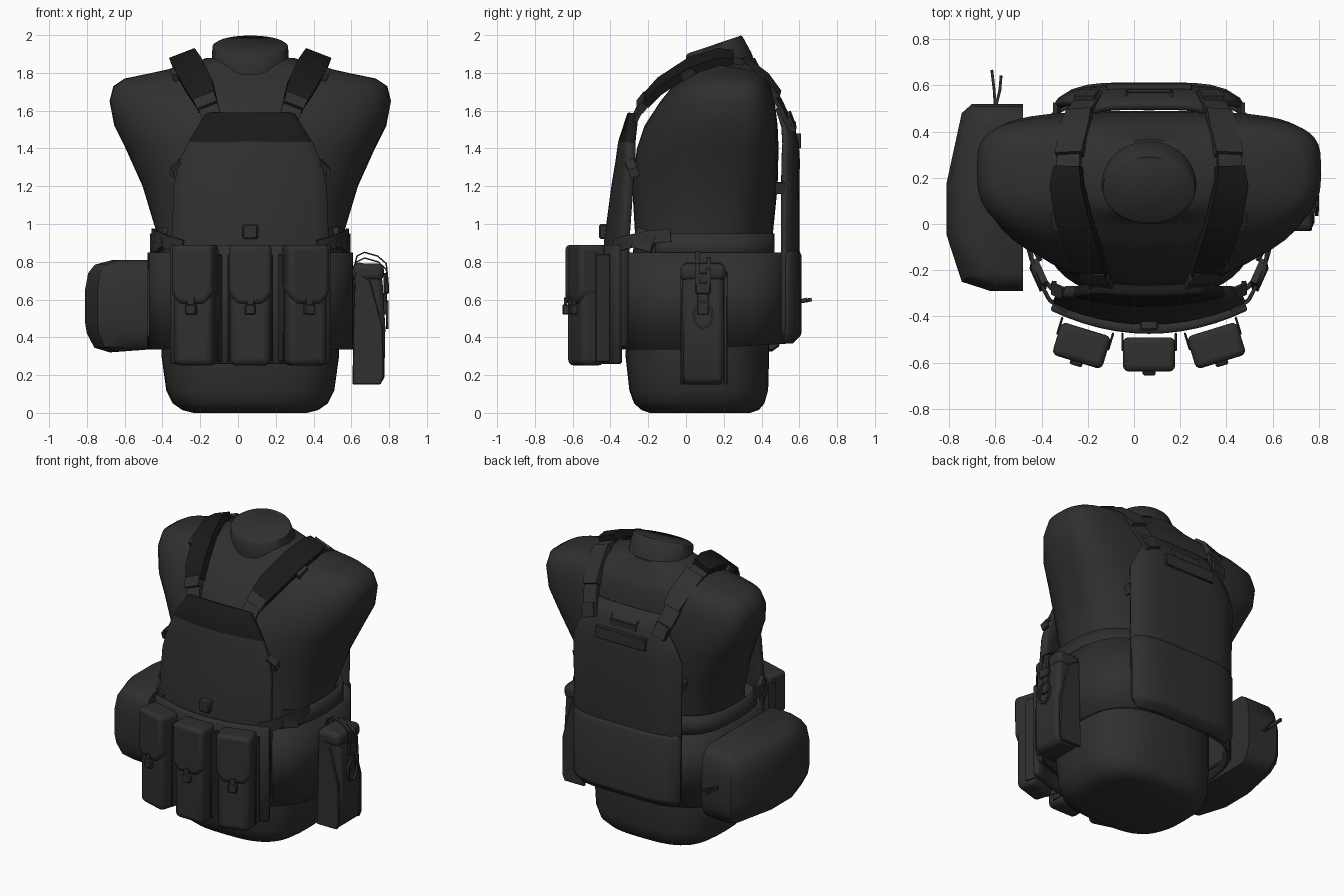
import bpy, bmesh, math
from mathutils import Vector, Matrix

if "Cube" in bpy.data.objects:
    bpy.data.objects.remove(bpy.data.objects["Cube"])

CX = 0.065  # centre line of the torso


def material(name, v):
    m = bpy.data.materials.new(name)
    m.diffuse_color = (v, v, v, 1)
    m.use_nodes = True
    m.node_tree.nodes["Principled BSDF"].inputs["Base Color"].default_value = m.diffuse_color
    return m


black = material("matte black", 0.029)
deep = material("deep black", 0.010)


def finish(name, bm, bevel=0, segs=2, thick=0, angle=35):
    bmesh.ops.remove_doubles(bm, verts=bm.verts, dist=1e-5)
    bmesh.ops.recalc_face_normals(bm, faces=bm.faces)
    me = bpy.data.meshes.new(name)
    bm.to_mesh(me)
    bm.free()
    me.materials.append(black)
    me.shade_smooth()
    me.set_sharp_from_angle(angle=math.radians(angle))
    ob = bpy.data.objects.new(name, me)
    bpy.context.collection.objects.link(ob)
    if thick:
        m = ob.modifiers.new("thickness", 'SOLIDIFY')
        m.thickness, m.offset = thick, 0
    if bevel:
        m = ob.modifiers.new("bevel", 'BEVEL')
        m.width, m.segments = bevel, segs
        m.limit_method, m.angle_limit = 'ANGLE', math.radians(30)
    return ob


def skin(bm, rows, closed, caps=False):
    vs = [[bm.verts.new(p) for p in r] for r in rows]
    n = len(rows[0])
    for a, b in zip(vs, vs[1:]):
        for i in range(n if closed else n - 1):
            j = (i + 1) % n
            bm.faces.new((a[i], a[j], b[j], b[i]))
    if caps:
        bm.faces.new(vs[0])
        bm.faces.new(vs[-1])


def oval(z, hw, y0, y1, e=2.4, tilt=0, eb=None, ym=None, n=48, a0=0, a1=360):
    """Superellipse section: eb squares off the back, ym is the widest y, tilt raises the back."""
    out, full = [], a1 - a0 == 360
    ym = (y0 + y1) / 2 if ym is None else ym
    for i in range(n if full else n + 1):
        a = math.radians(a0 + (a1 - a0) * i / n)
        c, s = math.cos(a), math.sin(a)
        p = 2 / ((eb or e) if s > 0 else e)
        x = math.copysign(abs(c) ** p, c) * hw
        y = abs(s) ** p * ((y1 - ym) if s > 0 else (y0 - ym))
        out.append((CX + x, ym + y, z + tilt * y))
    return out


def loft(name, sections, **kw):
    bm = bmesh.new()
    skin(bm, [oval(*s) for s in sections], True, True)
    return finish(name, bm, angle=50, **kw)


def panel(name, rows, power, thick, n=12):
    """Curved sheet; rows are (z, half width, y at middle, y change at edge)."""
    bm = bmesh.new()
    skin(bm, [[(CX + w * u, y + d * abs(u) ** power, z)
               for u in [2 * i / n - 1 for i in range(n + 1)]] for z, w, y, d in rows], False)
    return finish(name, bm, thick=thick, bevel=0.008, segs=1)


def prism(name, pts, axis, lo, hi, bevel=0, segs=2, at=None):
    """Extrude an outline along y or z."""
    bm = bmesh.new()
    put = (lambda p, t: (p[0], t, p[1])) if axis == 'y' else (lambda p, t: (p[0], p[1], t))
    skin(bm, [[put(p, t) for p in pts] for t in (lo, hi)], True, True)
    if at:
        bmesh.ops.transform(bm, matrix=at, verts=bm.verts)
    return finish(name, bm, bevel, segs)


def box(name, lo, hi, bevel=0.008, segs=1, at=None):
    pts = [(lo[0], lo[1]), (hi[0], lo[1]), (hi[0], hi[1]), (lo[0], hi[1])]
    return prism(name, pts, 'z', lo[2], hi[2], bevel, segs, at)


def strap(name, pts, width, thick, side):
    """Flat webbing along a path; width may be a list per point."""
    pts = [Vector(p) for p in pts]
    rows = []
    for i, p in enumerate(pts):
        t = (pts[min(i + 1, len(pts) - 1)] - pts[max(i - 1, 0)]).normalized()
        s = Vector(side)
        s = (s - t * s.dot(t)).normalized()
        w = width[i] if isinstance(width, list) else width
        a, b = s * w / 2, t.cross(s) * thick / 2
        rows.append([p - a - b, p + a - b, p + a + b, p - a + b])
    bm = bmesh.new()
    skin(bm, rows, True, True)
    return finish(name, bm)


# Torso form with squared shoulder ends, and slanted neck
loft("torso", [(0, .30, -.19, .34, 3), (.015, .36, -.235, .385, 3), (.05, .41, -.275, .415, 3),
               (.12, .445, -.30, .435, 2.8), (.3, .47, -.32, .44, 2.6), (.6, .475, -.31, .44, 2.5),
               (.95, .495, -.27, .46, 2.3, 0, 2.6, .12), (1.2, .57, -.285, .485, 2.2, 0, 3, .17),
               (1.4, .66, -.26, .49, 2.2, 0, 3.6, .2), (1.52, .72, -.22, .485, 2.3, 0, 4, .21),
               (1.65, .745, -.135, .47, 2.5, 0, 4, .215), (1.73, .725, -.07, .45, 2.6, 0, 4, .21),
               (1.77, .665, -.02, .43, 2.6, 0, 3.5, .21), (1.80, .52, .01, .41, 2.4, 0, 3, .2),
               (1.84, .34, .03, .385, 2.2), (1.88, .23, .05, .365, 2)])
loft("neck", [(1.78, .235, 0, .38, 2, .2), (1.86, .205, 0, .345, 2, .28),
              (1.94, .20, 0, .30, 2, .34), (1.95, .185, .01, .29, 2, .34)])

# Waist band, with a second layer above it on each side
bm = bmesh.new()
band = (.535, -.37, .55, 3, 0, 3.2)
lower = [(x, y, .335 + .06 * max(0, y)) for x, y, z in oval(0, *band)]
skin(bm, [lower, oval(.85, *band)], True)
finish("waist_band", bm, thick=.02)
for nm, a0, a1 in (("right_upper_band", -30, 60), ("left_upper_band", 120, 210)):
    bm = bmesh.new()
    skin(bm, [oval(z, .52, -.32, .50, 2.8, n=16, a0=a0, a1=a1) for z in (.80, .95)], False)
    finish(nm, bm, thick=.02)

# Front armour panel with dark sloped top, and the lower pouch carrier
front = panel("front_panel", [(.35, .41, -.415, .09), (.9, .41, -.41, .09), (1.2, .40, -.37, .07),
                              (1.32, .375, -.35, .06), (1.43, .325, -.335, .045), (1.585, .23, -.285, .01)], 2, .05)
front.data.materials.append(deep)
for f in front.data.polygons:
    f.material_index = int(f.center.z > 1.43)
panel("pouch_carrier", [(.26, .42, -.455, .10), (.89, .42, -.455, .10)], 2, .04)
box("front_tab", (CX - .04, -.46, .92), (CX + .04, -.40, 1.0))

# Three front pouches, each with flap and buckle
for k, (x, y, deg) in enumerate([(-.205, -.455, -17), (CX, -.49, 0), (.335, -.455, 17)]):
    at = Matrix.Translation((x, y, 0)) @ Matrix.Rotation(math.radians(deg), 4, 'Z')
    tag = ("left", "middle", "right")[k]
    box(tag + "_pouch", (-.107, -.135, .25), (.107, 0, .87), .035, 3, at)
    prism(tag + "_pouch_flap", [(-.113, .89), (.113, .89), (.113, .63), (.07, .575),
                                (-.07, .575), (-.113, .63)], 'y', -.148, .0, .025, 3, at)
    box(tag + "_pouch_buckle", (-.028, -.165, .52), (.028, -.12, .575), .006, 1, at)
    box(tag + "_pouch_pull", (-.018, -.155, .55), (.018, -.14, .61), 0, 1, at)
    for s in (-1, 1):
        box(tag + "_pouch_edge", (s * .115 - .005, -.06, .27), (s * .115 + .005, .02, .84), .004, 1, at)

# Back armour panel, lower back pouch, label and drag handle
panel("back_panel", [(.40, .37, .56, -.05), (.45, .385, .58, -.07), (1.34, .40, .585, -.07),
                     (1.43, .36, .58, -.06), (1.52, .30, .555, -.04), (1.62, .24, .505, -.02)], 5, .035)
panel("back_lower_panel", [(.37, .35, .55, -.03), (.42, .395, .60, -.07), (.83, .395, .60, -.07),
                           (.86, .38, .585, -.06)], 5, .025)
box("back_label", (-.12, .57, 1.40), (.25, .61, 1.48), .004)
strap("drag_handle", [(-.04, .53, 1.56), (-.03, .575, 1.52), (.16, .575, 1.52), (.17, .53, 1.56)],
      .04, .012, (0, 0, 1))

# Mirrored shoulder straps, pads, buckles and side straps
for s, tag in ((-1, "left"), (1, "right")):
    P = lambda d, y, z: (CX + s * d, y, z)
    side = (1, 0, -.38 * s)
    strap(tag + "_shoulder_strap",
          [P(.19, -.30, 1.50), P(.215, -.25, 1.60), P(.265, -.15, 1.715), P(.33, .03, 1.825), P(.35, .18, 1.87),
           P(.345, .30, 1.845), P(.32, .42, 1.75), P(.295, .495, 1.64), P(.25, .56, 1.50)],
          .105, .025, side)
    pad = strap(tag + "_shoulder_pad",
                [P(.235, -.215, 1.65), P(.27, -.14, 1.73), P(.325, .02, 1.835), P(.355, .17, 1.885), P(.35, .25, 1.88)],
                [.12, .15, .155, .145, .12], .045, side)
    pad.data.materials[0] = deep
    strap(tag + "_rear_pad", [P(.345, .30, 1.855), P(.32, .42, 1.765), P(.30, .485, 1.68)],
          [.12, .13, .11], .04, side)
    strap(tag + "_strap_buckle", [P(.225, -.245, 1.62), P(.245, -.205, 1.67)], .115, .045, side)
    strap(tag + "_rear_buckle", [P(.28, .535, 1.58), P(.255, .565, 1.50)], .09, .04, side)
    strap(tag + "_pad_clip", [P(.385, -.02, 1.775), P(.395, .05, 1.81)], .05, .05, side)
    strap(tag + "_chest_loop", [P(.37, -.30, 1.33), P(.415, -.28, 1.29), P(.41, -.27, 1.25)],
          .05, .02, (0, 1, .3))
    strap(tag + "_side_strap", [P(.36, -.375, .88), P(.43, -.33, .90), P(.50, -.20, .93), P(.515, -.08, .94)],
          .07, .015, (0, 0, 1))
    strap(tag + "_side_buckle", [P(.455, -.27, .93), P(.50, -.17, .90)], .11, .03, (0, .5, 1))
    strap(tag + "_back_loop", [P(.39, .50, 1.16), P(.405, .50, 1.22)], .05, .02, (0, 1, 0))

# Large rounded left hip pouch with a pull cord
outline = [(-.48, .52), (-.70, .52), (-.745, .48), (-.81, .18), (-.81, -.05), (-.745, -.25), (-.62, -.29), (-.48, -.29)]
bm = bmesh.new()
skin(bm, [[(-.48 + (x + .48) * k, .115 + (y - .115) * m, z + .045 * (x + .48) * (z < .4)) for x, y in outline]
          for z, k, m in ((.335, .6, .84), (.36, .85, .93), (.42, .97, .98), (.48, 1, 1), (.65, 1, 1),
                          (.74, .95, .97), (.785, .84, .92), (.81, .55, .82))], True, True)
finish("left_hip_pouch", bm, angle=40)
for d in (0, .025):
    strap("zip_pull", [(-.60, .50, .58), (-.605 + d, .58, .585), (-.615 + d * 1.6, .665 - d, .60)],
          .02, .012, (0, 0, 1))
box("hip_pouch_mount", (-.50, -.10, .40), (-.44, .35, .76))

# Right side pouch with lid, webbing, buckle and carry loops
prism("right_side_pouch", [(.61, .15), (.755, .15), (.775, .19), (.78, .45), (.765, .70),
                           (.73, .78), (.62, .80)], 'y', -.02, .20, .025, 2)
for y in (-.03, .20):
    prism("side_pouch_edge", [(.605, .15), (.755, .15), (.77, .19), (.768, .45), (.70, .70), (.62, .75)],
          'y', y, y + .02, .005, 1)
box("side_pouch_lid", (.605, -.03, .70), (.772, .21, .79), .03, 3)
box("side_pouch_webbing", (.77, .06, .52), (.788, .12, .74), .004)
box("side_pouch_buckle", (.775, .05, .63), (.80, .13, .69), .006)
ring = [(.79, .09 + .05 * math.sin(a), .52 + .07 * math.cos(a))
        for a in [math.tau * i / 12 for i in range(13)]]
strap("side_pouch_ring", ring, .015, .012, (1, 0, 0))
for y, h in ((.06, .85), (.12, .82)):
    strap("carry_loop", [(.615, y, .77), (.63, y, h - .02), (.67, y, h), (.74, y, h - .02),
                         (.785, y, h - .06), (.795, y, .68)], .025, .008, (0, 1, 0))
box("side_pouch_mount", (.58, .0, .36), (.62, .18, .78))
